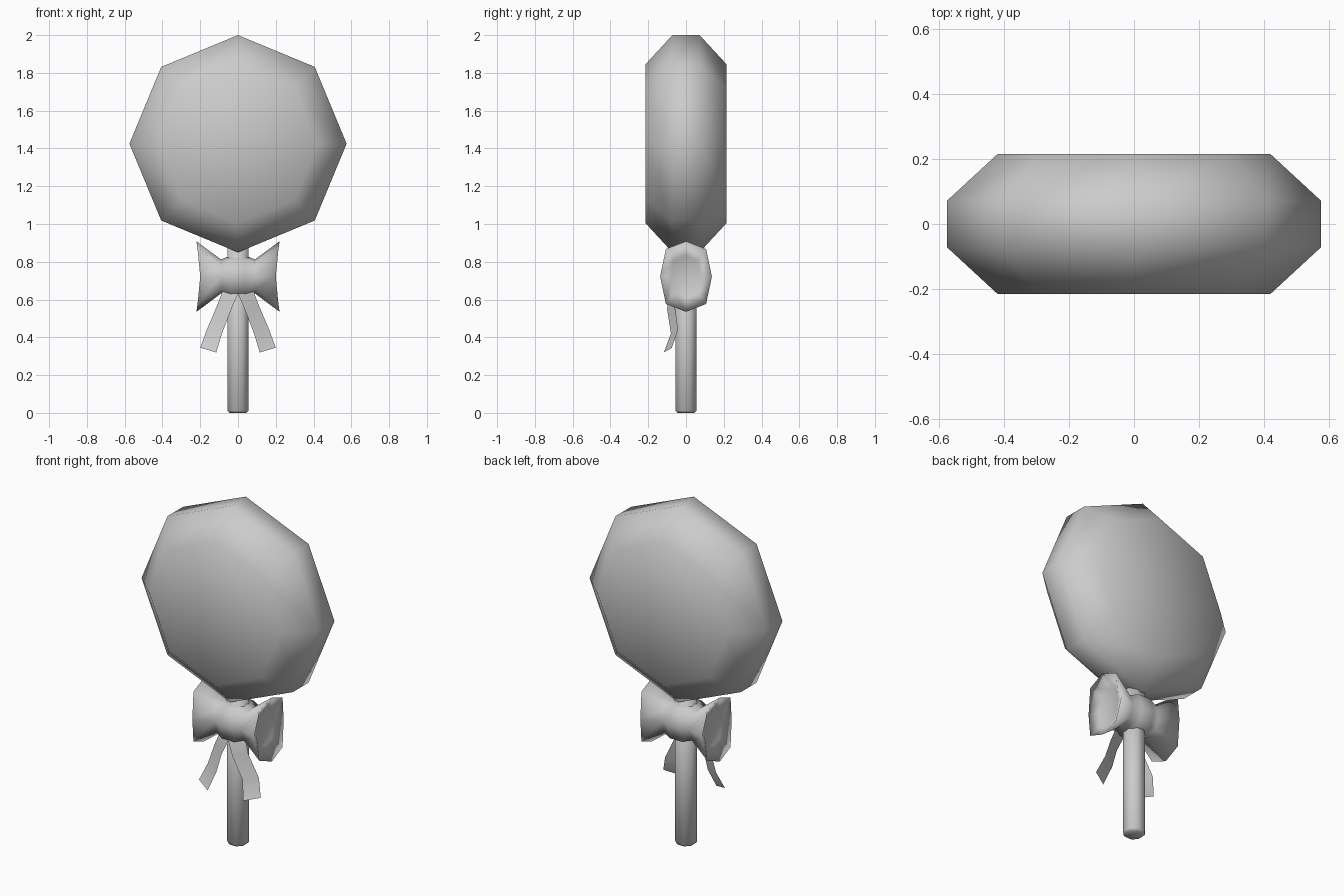
import bpy, bmesh
from math import sin, cos, pi

if "Cube" in bpy.data.objects:
    bpy.data.objects.remove(bpy.data.objects["Cube"])


def make(name, verts, faces, angle=None):
    me = bpy.data.meshes.new(name)
    bm = bmesh.new()
    vs = [bm.verts.new(v) for v in verts]
    for f in faces:
        bm.faces.new([vs[i] for i in f])
    bmesh.ops.recalc_face_normals(bm, faces=bm.faces)
    for f in bm.faces:
        f.smooth = True
    bm.to_mesh(me)
    bm.free()
    ob = bpy.data.objects.new(name, me)
    bpy.context.collection.objects.link(ob)
    return ob


def loft(name, rings):
    # joins equal-length rings and caps both ends
    n = len(rings[0])
    verts = [v for r in rings for v in r]
    faces = [(k * n + i, k * n + (i + 1) % n, (k + 1) * n + (i + 1) % n, (k + 1) * n + i)
             for k in range(len(rings) - 1) for i in range(n)]
    for base, ring in ((0, rings[0]), ((len(rings) - 1) * n, rings[-1])):
        c = len(verts)
        verts.append(tuple(sum(v[a] for v in ring) / n for a in range(3)))
        faces += [(base + i, base + (i + 1) % n, c) for i in range(n)]
    return make(name, verts, faces)


OCT = [i * pi / 4 for i in range(8)]

# candy: faceted disc turned around the y axis
loft("candy", [[(r * sin(a), y, 1.425 + r * cos(a)) for a in OCT]
               for r, y in ((0.42, -0.215), (0.575, -0.072), (0.575, 0.072), (0.42, 0.215))])

# stick with a small bevel at the foot
loft("stick", [[(r * sin(a + pi / 8), r * cos(a + pi / 8), z) for a in OCT]
               for r, z in ((0.048, 0), (0.061, 0.012), (0.061, 0.95))])

# bow: pinched body with flared, slightly hollow ends
def bow_ring(x, ry, rz, flare=0.0):
    ring = []
    for a in OCT:
        c, s = cos(a), sin(a)
        k = 1.1 if abs(c * s) > 0.1 else 1.0
        ring.append(((abs(x) + flare * abs(c)) * (1 if x > 0 else -1),
                     ry * s * k, 0.722 + rz * c * k))
    return ring

half = [(0.04, 0.115, 0.112, 0), (0.09, 0.095, 0.09, 0), (0.20, 0.137, 0.187, 0.02),
        (0.175, 0.08, 0.11, 0)]
loft("bow", [bow_ring(-x, *r) for x, *r in reversed(half)] + [bow_ring(x, *r) for x, *r in half])

# ribbon tails: inner and outer edge points, mirrored
inner = [(0.0, -0.09, 0.63), (0.035, -0.10, 0.55), (0.085, -0.08, 0.42), (0.115, -0.117, 0.32)]
outer = [(0.08, -0.05, 0.65), (0.11, -0.06, 0.57), (0.165, -0.042, 0.44), (0.20, -0.075, 0.345)]
for side, label in ((1, "right"), (-1, "left")):
    pts = [(side * x, y, z) for x, y, z in inner + outer]
    make("ribbon_tail_" + label, pts, [(i, i + 1, i + 5, i + 4) for i in range(3)])
